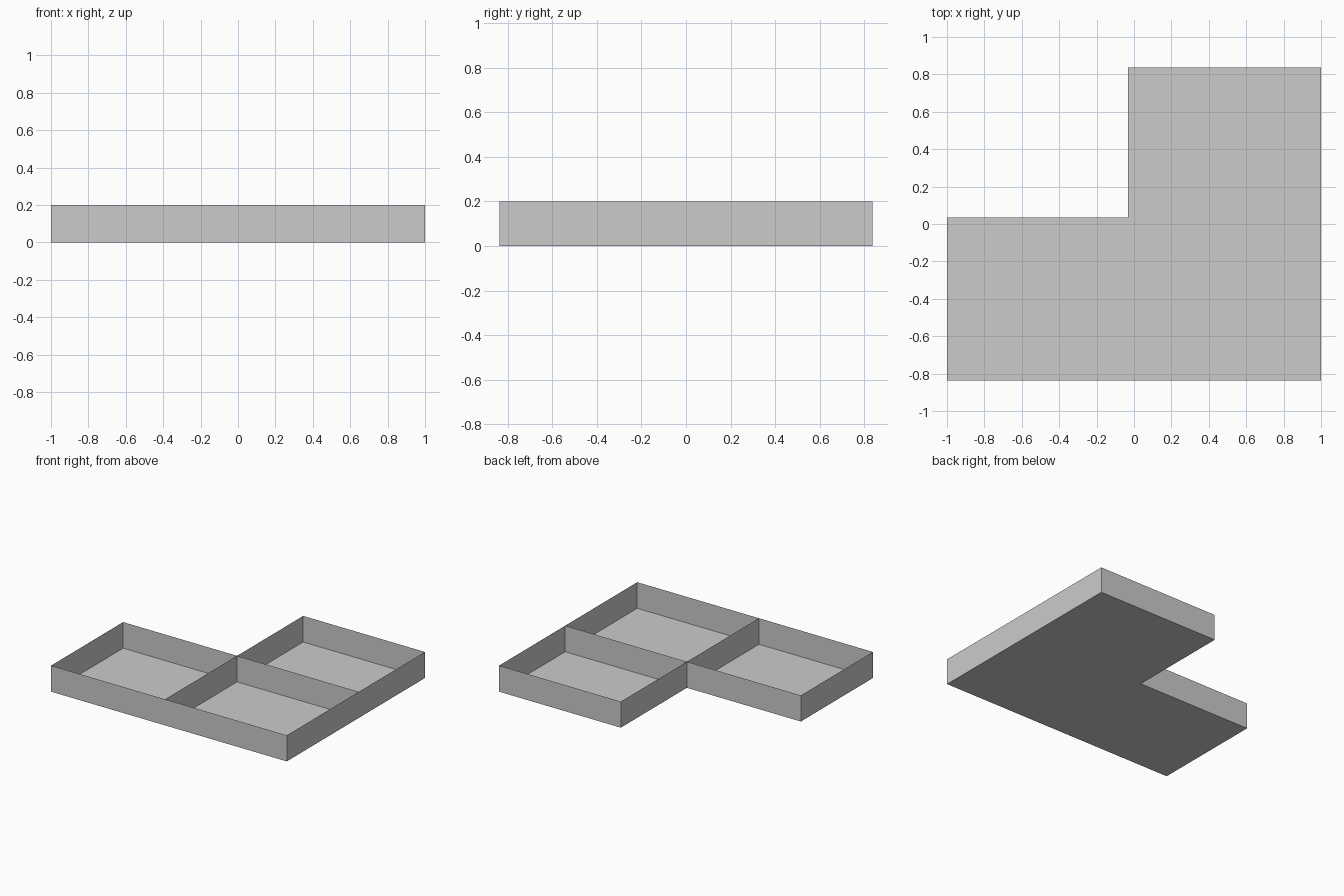
import bpy, bmesh

if "Cube" in bpy.data.objects:
    bpy.data.objects.remove(bpy.data.objects["Cube"])

X0, XM, X1 = -1.0, -0.033, 1.0      # left, divider, right
Y0, YM, Y1 = -0.837, 0.036, 0.837   # front, divider, back
H = 0.2

def extruded_sheet(name, points, closed=False):
    """Thin vertical sheet following a plan path, from z=0 to H."""
    bm = bmesh.new()
    low = [bm.verts.new((x, y, 0)) for x, y in points]
    top = [bm.verts.new((x, y, H)) for x, y in points]
    n = len(points)
    for i in range(n if closed else n - 1):
        j = (i + 1) % n
        bm.faces.new((low[i], low[j], top[j], top[i]))
    finish(name, bm)

def finish(name, bm):
    mesh = bpy.data.meshes.new(name)
    bm.to_mesh(mesh)
    bm.free()
    bpy.context.collection.objects.link(bpy.data.objects.new(name, mesh))

outline = [(X0, Y0), (X1, Y0), (X1, Y1), (XM, Y1), (XM, YM), (X0, YM)]

# L-shaped floor
bm = bmesh.new()
bm.faces.new([bm.verts.new((x, y, 0)) for x, y in outline])
finish("floor", bm)

# Outer wall and the two dividers that split the tray into three bays
extruded_sheet("outer_wall", outline, closed=True)
extruded_sheet("front_divider", [(XM, Y0), (XM, YM)])
extruded_sheet("right_divider", [(XM, YM), (X1, YM)])
